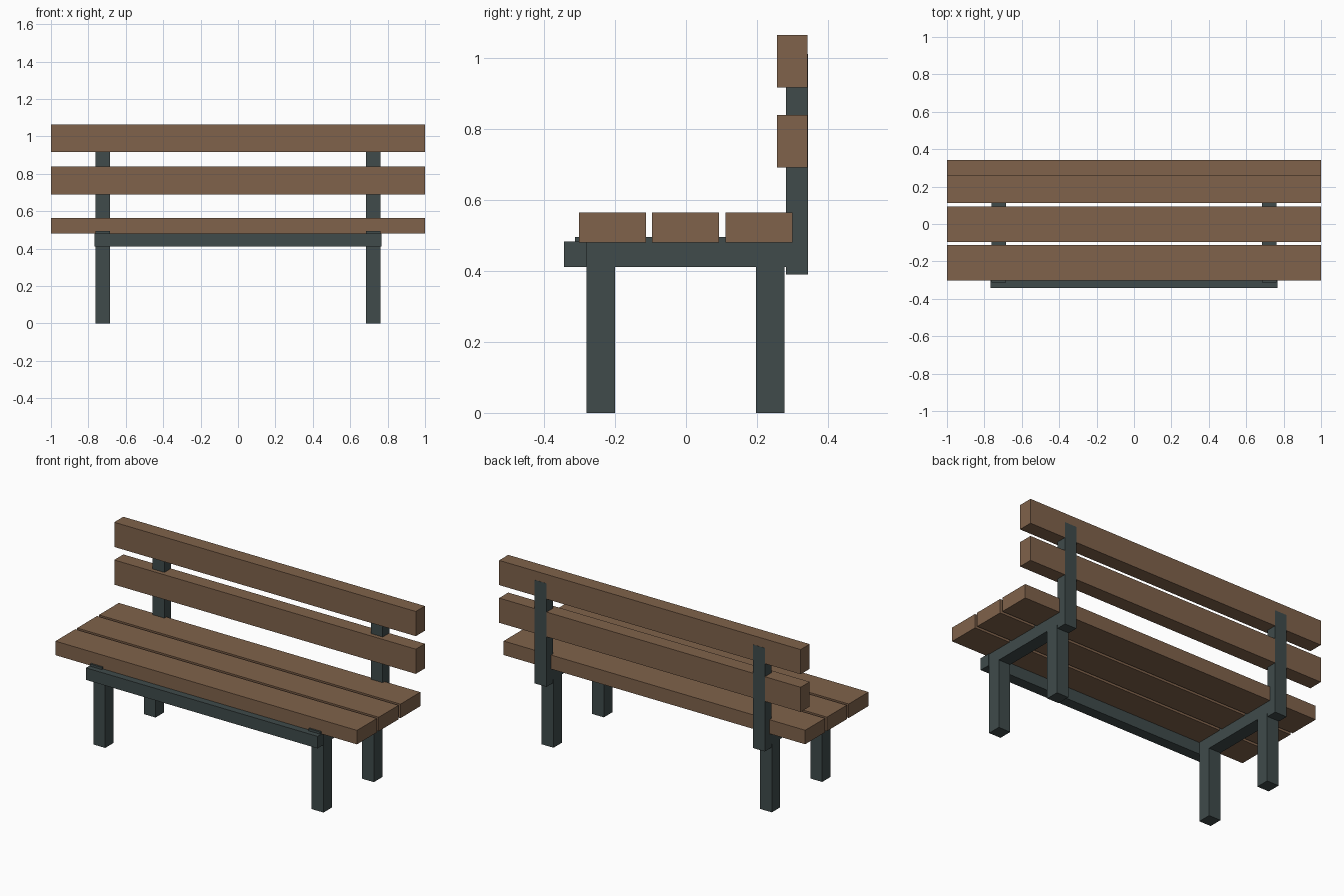
import bpy

if "Cube" in bpy.data.objects:
    bpy.data.objects.remove(bpy.data.objects["Cube"])


def material(name, rgb):
    m = bpy.data.materials.new(name)
    m.diffuse_color = (*rgb, 1)
    m.use_nodes = True
    m.node_tree.nodes["Principled BSDF"].inputs["Base Color"].default_value = m.diffuse_color
    return m


wood = material("wood", (0.215, 0.123, 0.070))
metal = material("dark_metal", (0.050, 0.070, 0.070))


def box(name, x, y, z, mat):
    """Box spanning the (min, max) range on each axis."""
    lo, hi = zip(x, y, z)
    bpy.ops.mesh.primitive_cube_add(size=1, location=[(a + b) / 2 for a, b in zip(lo, hi)])
    ob = bpy.context.object
    ob.name = name
    ob.scale = [b - a for a, b in zip(lo, hi)]
    bpy.ops.object.transform_apply(location=False, rotation=False, scale=True)
    ob.data.materials.append(mat)
    return ob


# Seat: three planks with narrow gaps
for i, y in enumerate((-0.207, -0.001, 0.205)):
    box(f"seat_plank_{i + 1}", (-1, 1), (y - 0.094, y + 0.094), (0.48, 0.564), wood)

# Backrest: two planks
for name, z in (("lower", 0.69), ("upper", 0.916)):
    box(f"back_plank_{name}", (-1, 1), (0.256, 0.342), (z, z + 0.148), wood)

# Front cross bar under the seat
box("front_bar", (-0.768, 0.768), (-0.343, -0.28), (0.41, 0.482), metal)

# Side frames: legs, seat rail and back post
for side, cx in (("left", -0.724), ("right", 0.724)):
    x = (cx - 0.039, cx + 0.039)
    box(f"front_leg_{side}", x, (-0.28, -0.20), (0, 0.42), metal)
    box(f"rear_leg_{side}", x, (0.197, 0.277), (0, 0.42), metal)
    box(f"seat_rail_{side}", x, (-0.312, 0.30), (0.41, 0.495), metal)
    box(f"back_post_{side}", x, (0.281, 0.343), (0.39, 1.01), metal)
